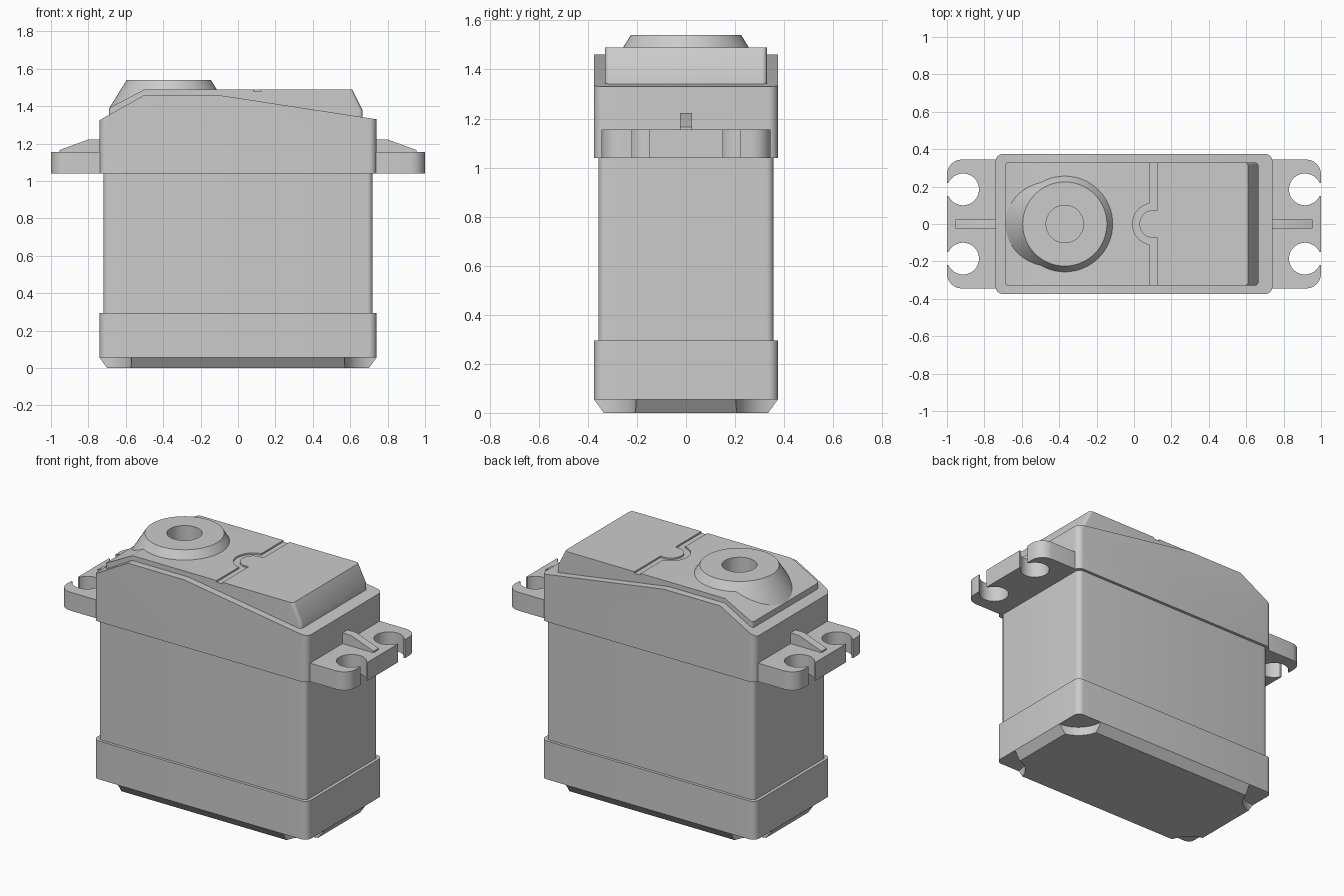
import bpy, bmesh, math
from mathutils import Vector

if "Cube" in bpy.data.objects:
    bpy.data.objects.remove(bpy.data.objects["Cube"], do_unlink=True)

grey = bpy.data.materials.new("case grey")
grey.use_nodes = True
grey.diffuse_color = (0.6, 0.6, 0.6, 1)
grey.node_tree.nodes["Principled BSDF"].inputs["Base Color"].default_value = (0.6, 0.6, 0.6, 1)


def finish(name, bm):
    bmesh.ops.recalc_face_normals(bm, faces=bm.faces)
    mesh = bpy.data.meshes.new(name)
    bm.to_mesh(mesh)
    bm.free()
    mesh.materials.append(grey)
    obj = bpy.data.objects.new(name, mesh)
    bpy.context.collection.objects.link(obj)
    return obj


def prism(name, outline, axis, low, high, radius=0):
    """Extrude an outline along y (x, z points) or z (x, y points), rounding upright edges."""
    bm = bmesh.new()
    place = (lambda a, b, t: (a, t, b)) if axis == "y" else (lambda a, b, t: (a, b, t))
    face = bm.faces.new([bm.verts.new(place(a, b, low)) for a, b in outline])
    grown = bmesh.ops.extrude_face_region(bm, geom=[face])["geom"]
    shift = Vector(place(0, 0, high - low))
    bmesh.ops.translate(bm, vec=shift, verts=[v for v in grown if isinstance(v, bmesh.types.BMVert)])
    bmesh.ops.recalc_face_normals(bm, faces=bm.faces)
    if radius:
        upright = []
        for e in bm.edges:
            d = e.verts[0].co - e.verts[1].co
            if abs(d.z) > abs(d.x) and abs(d.y) < 1e-5:
                upright.append(e)
        bmesh.ops.bevel(bm, geom=upright, offset=radius, segments=6, profile=0.5, affect="EDGES")
    return finish(name, bm)


def box(name, x0, x1, y0, y1, z0, z1, radius=0):
    return prism(name, [(x0, y0), (x1, y0), (x1, y1), (x0, y1)], "z", z0, z1, radius)


def cone(name, x, y, z0, z1, r0, r1):
    bm = bmesh.new()
    bmesh.ops.create_cone(bm, cap_ends=True, segments=64, radius1=r0, radius2=r1, depth=z1 - z0)
    bmesh.ops.translate(bm, vec=(x, y, (z0 + z1) / 2), verts=bm.verts)
    return finish(name, bm)


def cut(obj, cutter):
    """Subtract the cutter from the part, then discard it."""
    cutter.hide_render = True
    mod = obj.modifiers.new("cut", "BOOLEAN")
    mod.operation = "DIFFERENCE"
    mod.solver = "EXACT"
    mod.object = cutter
    bpy.context.view_layer.objects.active = obj
    bpy.ops.object.modifier_apply(modifier=mod.name)
    bpy.data.objects.remove(cutter, do_unlink=True)


parts = []

# Lower cover and main case
parts.append(box("lower_cover", -0.74, 0.74, -0.375, 0.375, 0.055, 0.295, 0.04))
parts.append(box("main_case", -0.72, 0.72, -0.357, 0.357, 0.25, 1.06, 0.03))

# Tapered bottom plate with round screw recesses at the corners
plate = box("bottom_plate", -0.74, 0.74, -0.375, 0.375, 0, 0.055)
for v in plate.data.vertices:
    if v.co.z < 0.01:
        v.co.x *= 0.70 / 0.74
        v.co.y *= 0.335 / 0.375
for sx in (-1, 1):
    for sy in (-1, 1):
        cut(plate, cone("recess_cutter", sx * 0.74, sy * 0.375, -0.1, 0.1, 0.172, 0.172))
parts.append(plate)

# Upper cover with sloping top
cover = prism("upper_cover", [(-0.74, 1.04), (0.74, 1.04), (0.74, 1.33), (-0.11, 1.46),
                              (-0.5, 1.46), (-0.74, 1.325)], "y", -0.375, 0.375, 0.04)

# Raised lid
lid = prism("raised_lid", [(-0.69, 1.3), (0.665, 1.3), (0.665, 1.38), (0.61, 1.49),
                           (-0.5, 1.49), (-0.69, 1.39)], "y", -0.33, 0.33, 0.02)


# Shallow seam across the lid with a half-round bulge
def seam_side(x, r):
    angles = [math.radians(260 - 10 * i) for i in range(17)]
    arc = [(0.104 + r * math.cos(a), r * math.sin(a)) for a in angles]
    return [(x, -0.4), (x, arc[0][1])] + arc + [(x, arc[-1][1]), (x, 0.4)]


seam = seam_side(0.083, 0.112) + seam_side(0.125, 0.075)[::-1]
cut(lid, prism("seam_cutter", seam, "z", 1.48, 1.6))

# Conical output boss with a deep round bore
boss = cone("output_boss", -0.37, 0, 1.39, 1.54, 0.318, 0.225)
for part in (cover, lid, boss):
    cut(part, cone("bore_cutter", -0.37, 0, 1.28, 1.7, 0.1, 0.1))
parts += [cover, lid, boss]

# Mounting flanges with open screw holes and a stiffening rib
for side, s in (("right", -1), ("left", 1)):
    x0, x1 = sorted((s * 0.6, s * 1.0))
    flange = box(side + "_flange", x0, x1, -0.345, 0.345, 1.04, 1.155, 0.08)
    for sy in (-1, 1):
        y = sy * 0.185
        cut(flange, cone("hole_cutter", s * 0.914, y, 0.9, 1.3, 0.085, 0.085))
        a, b = sorted((s * 0.93, s * 1.1))
        cut(flange, box("slot_cutter", a, b, y - 0.035, y + 0.035, 0.9, 1.3))
    rib = prism(side + "_rib", [(s * x, z) for x, z in ((0.7, 1.12), (0.955, 1.12), (0.955, 1.165),
                                                       (0.8, 1.222), (0.7, 1.222))], "y", -0.025, 0.025)
    parts += [flange, rib]

# Smooth the rounded surfaces, keep the edges crisp
bpy.ops.object.select_all(action="DESELECT")
for part in parts:
    part.select_set(True)
bpy.context.view_layer.objects.active = parts[0]
bpy.ops.object.shade_smooth_by_angle(angle=math.radians(30))
